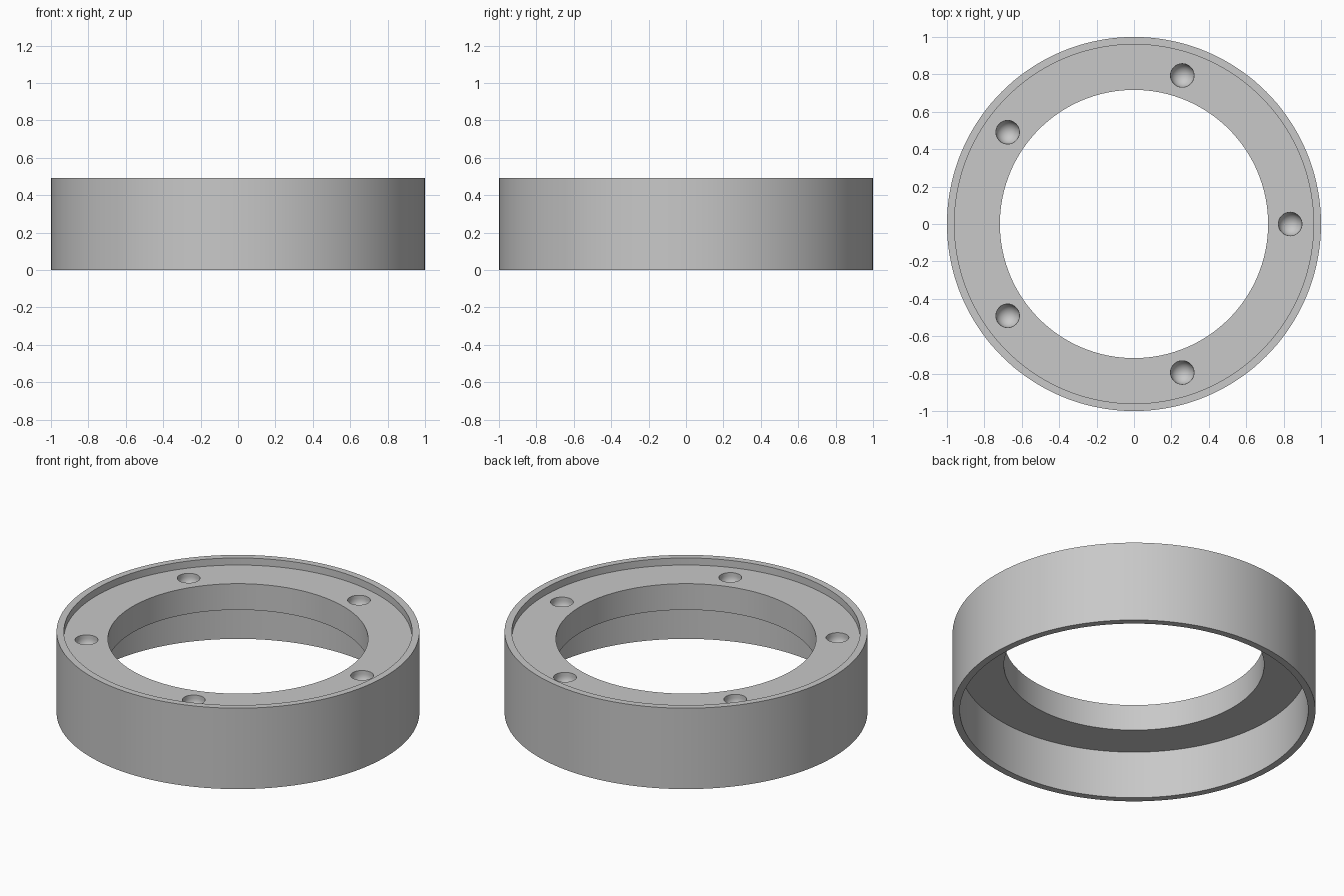
import bpy, bmesh, math
from mathutils import Matrix, Vector

cube = bpy.data.objects.get("Cube")
if cube:
    bpy.data.objects.remove(cube, do_unlink=True)

# Key sizes
OUTER, WALL, BORE = 1.0, 0.96, 0.717
TOP, FLOOR, UNDERSIDE = 0.492, 0.449, 0.29
HOLE_R, HOLE_CIRCLE, HOLE_STRAIGHT = 0.063, 0.835, 0.02
HOLES = 5

grey = bpy.data.materials.new("plain_grey")
grey.use_nodes = True
colour = (0.58, 0.58, 0.58, 1)
grey.diffuse_color = colour
grey.node_tree.nodes["Principled BSDF"].inputs["Base Color"].default_value = colour


def lathe(bm, profile, steps, closed):
    """Revolve an (r, z) profile around the z axis."""
    verts = [bm.verts.new((r, 0, z)) for r, z in profile]
    pairs = list(zip(verts, verts[1:]))
    if closed:
        pairs.append((verts[-1], verts[0]))
    edges = [bm.edges.new(p) for p in pairs]
    bmesh.ops.spin(bm, geom=verts + edges, cent=(0, 0, 0), axis=(0, 0, 1),
                   angle=math.tau, steps=steps, use_merge=False)
    bmesh.ops.remove_doubles(bm, verts=bm.verts, dist=1e-5)
    bmesh.ops.recalc_face_normals(bm, faces=bm.faces)


def make_object(name, bm):
    mesh = bpy.data.meshes.new(name)
    bm.to_mesh(mesh)
    bm.free()
    mesh.materials.append(grey)
    obj = bpy.data.objects.new(name, mesh)
    bpy.context.collection.objects.link(obj)
    return obj


# Ring body: outer wall with an inward flange set below the top lip
bm = bmesh.new()
lathe(bm, [(OUTER, 0), (OUTER, TOP), (WALL, TOP), (WALL, FLOOR), (BORE, FLOOR),
           (BORE, UNDERSIDE), (WALL, UNDERSIDE), (WALL, 0)], 144, True)
ring = make_object("flanged_ring", bm)

# Round-bottomed blind holes: short straight bore, then a hemisphere
bowl_z = FLOOR - HOLE_STRAIGHT
profile = [(0, TOP), (HOLE_R, TOP)]
for i in range(11):
    a = math.pi / 2 * i / 10
    profile.append((HOLE_R * math.cos(a), bowl_z - HOLE_R * math.sin(a)))
profile[-1] = (0, bowl_z - HOLE_R)
bm = bmesh.new()
lathe(bm, profile, 36, False)
pin = list(bm.verts) + list(bm.edges) + list(bm.faces)
bmesh.ops.translate(bm, verts=bm.verts, vec=Vector((HOLE_CIRCLE, 0, 0)))
for k in range(1, HOLES):
    copy = bmesh.ops.duplicate(bm, geom=pin)["geom"]
    bmesh.ops.rotate(bm, verts=[g for g in copy if isinstance(g, bmesh.types.BMVert)],
                     cent=(0, 0, 0), matrix=Matrix.Rotation(math.tau * k / HOLES, 3, "Z"))
cutter = make_object("hole_cutter", bm)
cutter.hide_render = True

# Cut the holes, then shade
cut = ring.modifiers.new("holes", "BOOLEAN")
cut.operation = "DIFFERENCE"
cut.solver = "EXACT"
cut.object = cutter
bpy.ops.object.select_all(action="DESELECT")
ring.select_set(True)
bpy.context.view_layer.objects.active = ring
bpy.ops.object.modifier_apply(modifier=cut.name)
bpy.data.objects.remove(cutter, do_unlink=True)
bpy.ops.object.shade_smooth_by_angle(angle=math.radians(30))
